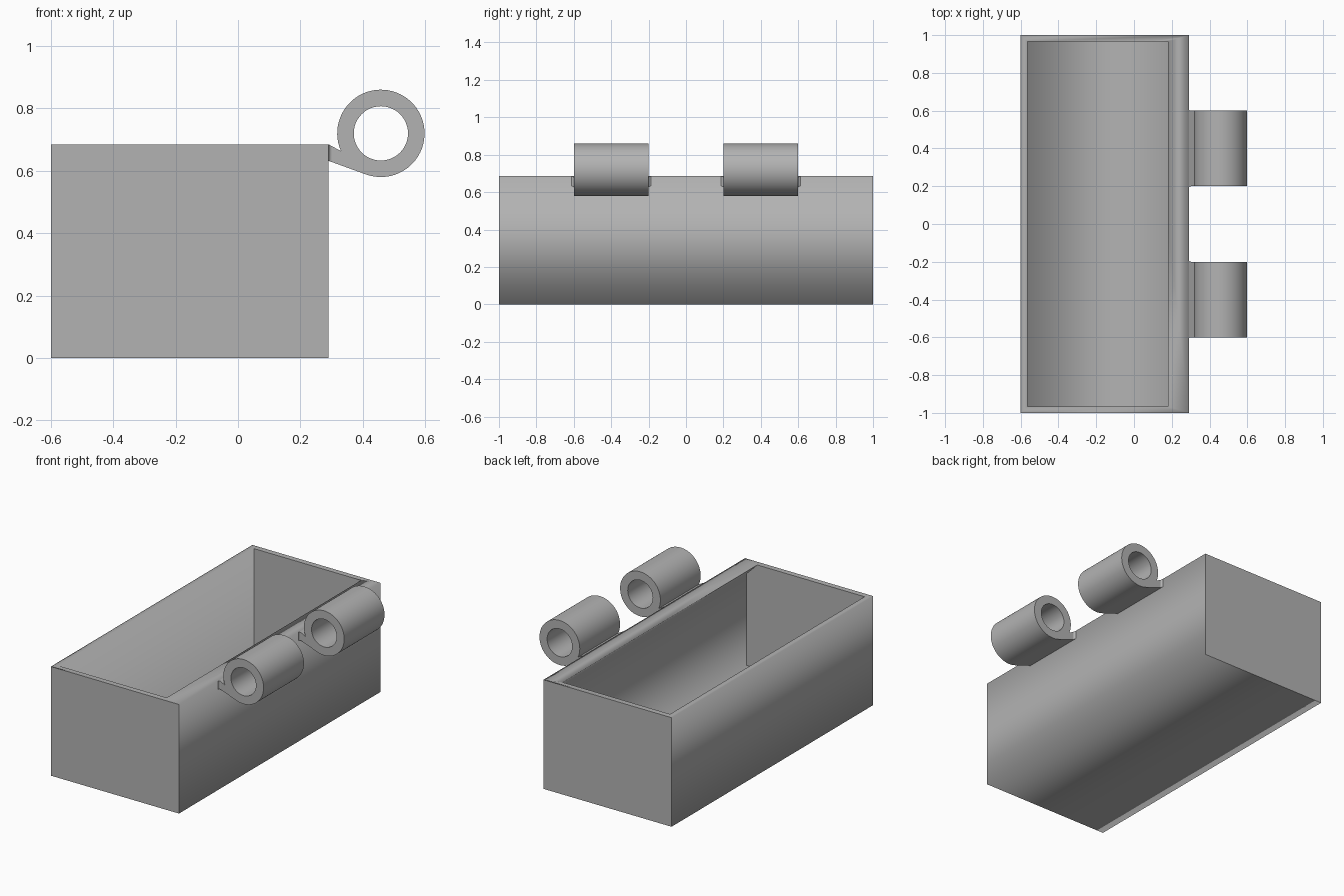
import bpy
import bmesh
from math import cos, sin, radians, pi, sqrt

cube = bpy.data.objects.get("Cube")
if cube:
    bpy.data.objects.remove(cube, do_unlink=True)

grey = bpy.data.materials.new("plain_grey")
grey.use_nodes = True
grey.diffuse_color = (0.45, 0.45, 0.45, 1)
grey.node_tree.nodes["Principled BSDF"].inputs["Base Color"].default_value = (0.45, 0.45, 0.45, 1)


def activate(obj):
    bpy.ops.object.select_all(action="DESELECT")
    obj.select_set(True)
    bpy.context.view_layer.objects.active = obj


def prism(name, loops, y0, y1):
    """Extrude closed x-z outlines (the second one is a hole) from y0 to y1."""
    curve = bpy.data.curves.new(name, "CURVE")
    curve.dimensions = "2D"
    curve.fill_mode = "BOTH"
    curve.extrude = (y1 - y0) / 2
    for loop in loops:
        spline = curve.splines.new("POLY")
        spline.points.add(len(loop) - 1)
        for point, (x, z) in zip(spline.points, loop):
            point.co = (x, z, 0, 1)
        spline.use_cyclic_u = True
    obj = bpy.data.objects.new(name, curve)
    bpy.context.collection.objects.link(obj)
    obj.rotation_euler.x = pi / 2
    obj.location.y = (y0 + y1) / 2
    activate(obj)
    bpy.ops.object.convert(target="MESH")
    obj = bpy.context.object
    bpy.ops.object.transform_apply(location=True, rotation=True, scale=True)
    bm = bmesh.new()
    bm.from_mesh(obj.data)
    bmesh.ops.remove_doubles(bm, verts=bm.verts, dist=1e-5)
    bmesh.ops.recalc_face_normals(bm, faces=bm.faces)
    bm.to_mesh(obj.data)
    bm.free()
    obj.data.materials.clear()
    obj.data.materials.append(grey)
    return obj


# Open box, hollowed so a sloped lip overhangs on the hinge side
LEFT, RIGHT, TOP, WALL = 0.29, -0.6, 0.685, 0.035
box = prism("box", [[(RIGHT, 0), (LEFT, 0), (LEFT, TOP), (RIGHT, TOP)]], -1, 1)
inner_right, inner_left, lip = RIGHT + WALL, LEFT - WALL, 0.18
cavity = prism("cavity_cutter", [[
    (inner_right, WALL), (inner_left, WALL), (inner_left, TOP - (inner_left - lip)),
    (lip, TOP), (lip, TOP + 0.1), (inner_right, TOP + 0.1)]], -1 + WALL, 1 - WALL)
cavity.hide_render = True
cut = box.modifiers.new("hollow", "BOOLEAN")
cut.operation = "DIFFERENCE"
cut.solver = "EXACT"
cut.object = cavity
activate(box)
bpy.ops.object.modifier_apply(modifier=cut.name)
bpy.data.objects.remove(cavity, do_unlink=True)

# Hinge outline: a ring whose lower side runs tangentially into the box
CX, CZ, OUTER, BORE = 0.458, 0.72, 0.14, 0.087
ARM_LOW = 0.632


def arc(radius, start, end, count):
    angles = [radians(start + (end - start) * i / count) for i in range(count + 1)]
    return [(CX + radius * cos(a), CZ + radius * sin(a)) for a in angles]


barrel = arc(OUTER, -110, 204, 56) + [(LEFT, TOP), (LEFT, ARM_LOW)]
hole = arc(BORE, 0, 360, 48)[:-1]


def root_fillet(name, y_mid, half, radius=0.012, steps=5):
    """Thin arm root that flares in a concave curve towards the box wall."""
    bm = bmesh.new()
    rings = []
    for i in range(steps + 1):
        d = radius * i / steps
        flare = radius - sqrt(radius ** 2 - (radius - d) ** 2)
        w = half + flare
        low, high = ARM_LOW - 0.367 * d, TOP - 0.55 * d
        rings.append([bm.verts.new((LEFT + d, y_mid + y, z))
                      for y, z in ((-w, low), (w, low), (w, high), (-w, high))])
    for a, b in zip(rings, rings[1:]):
        for k in range(4):
            bm.faces.new((a[k], a[(k + 1) % 4], b[(k + 1) % 4], b[k]))
    bmesh.ops.recalc_face_normals(bm, faces=bm.faces)
    mesh = bpy.data.meshes.new(name)
    bm.to_mesh(mesh)
    bm.free()
    mesh.materials.append(grey)
    obj = bpy.data.objects.new(name, mesh)
    bpy.context.collection.objects.link(obj)
    return obj


# Two matching hinge knuckles
for label, y in (("front", -0.4), ("back", 0.4)):
    knuckle = prism(label + "_hinge_knuckle", [barrel, hole], y - 0.2, y + 0.2)
    fillet = root_fillet(label + "_hinge_root", y, 0.2)
    for part in (knuckle, fillet):
        activate(part)
        bpy.ops.object.shade_smooth_by_angle(angle=radians(30))
